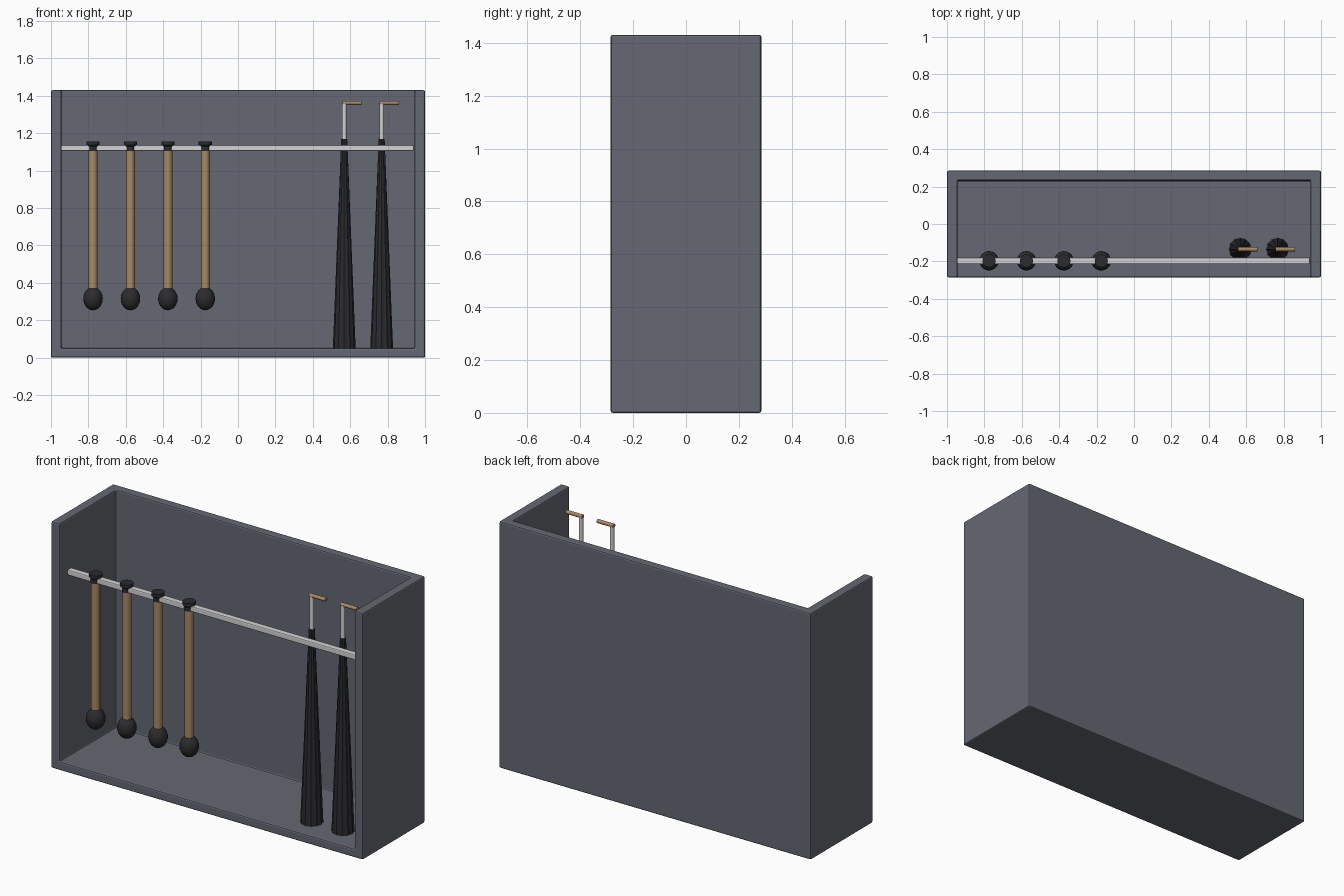
import bpy, bmesh
from math import radians, cos, sin, pi
from mathutils import Matrix

cube = bpy.data.objects.get("Cube")
if cube:
    bpy.data.objects.remove(cube, do_unlink=True)


def material(name, rgb):
    m = bpy.data.materials.new(name)
    m.use_nodes = True
    m.diffuse_color = (*rgb, 1)
    bsdf = next(n for n in m.node_tree.nodes if n.type == 'BSDF_PRINCIPLED')
    bsdf.inputs["Base Color"].default_value = (*rgb, 1)
    return m


GREY = material("slate grey", (0.13, 0.14, 0.17))
WOOD = material("tan wood", (0.39, 0.25, 0.13))
BLACK = material("soft black", (0.025, 0.025, 0.03))
STEEL = material("pale steel", (0.65, 0.65, 0.66))


def finish(bm, name, mat, smooth=True):
    bmesh.ops.recalc_face_normals(bm, faces=bm.faces)
    me = bpy.data.meshes.new(name)
    bm.to_mesh(me)
    bm.free()
    me.materials.append(mat)
    ob = bpy.data.objects.new(name, me)
    bpy.context.collection.objects.link(ob)
    bpy.ops.object.select_all(action='DESELECT')
    bpy.context.view_layer.objects.active = ob
    ob.select_set(True)
    if smooth:
        bpy.ops.object.shade_smooth_by_angle(angle=radians(35))
    return ob


def box(name, lo, hi, mat, smooth=False):
    bm = bmesh.new()
    bmesh.ops.create_cube(bm, size=1)
    for v in bm.verts:
        v.co = [a + (b - a) * (c + 0.5) for a, b, c in zip(lo, hi, v.co)]
    return finish(bm, name, mat, smooth)


def bevel(ob, width, segments):
    mod = ob.modifiers.new("bevel", 'BEVEL')
    mod.width, mod.segments = width, segments
    mod.limit_method = 'ANGLE'


def lathe(name, centre, profile, mat, sides=20, pleat=0):
    """Turn (radius, z) points about a vertical axis; pleat pulls in every other side."""
    bm = bmesh.new()
    rings = []
    for r, z in profile:
        ring = []
        for i in range(sides):
            a, k = 2 * pi * i / sides, r * (1 - pleat * (i % 2))
            ring.append(bm.verts.new((centre[0] + k * cos(a), centre[1] + k * sin(a), z)))
        rings.append(ring)
    for low, high in zip(rings, rings[1:]):
        for i in range(sides):
            j = (i + 1) % sides
            bm.faces.new((low[i], low[j], high[j], high[i]))
    bm.faces.new(rings[0])
    bm.faces.new(rings[-1])
    return finish(bm, name, mat, smooth=not pleat)


# Open cabinet: solid block hollowed from the front and top
cabinet = box("cabinet", (-1, -0.285, 0), (1, 0.285, 1.43), GREY)
cutter = box("cabinet_cutter", (-0.945, -0.6, 0.05), (0.945, 0.233, 2), GREY)
cutter.hide_render = True
hollow = cabinet.modifiers.new("hollow", 'BOOLEAN')
hollow.operation, hollow.object, hollow.solver = 'DIFFERENCE', cutter, 'EXACT'
bevel(cabinet, 0.008, 2)
deps = bpy.context.evaluated_depsgraph_get()
mesh = bpy.data.meshes.new_from_object(cabinet.evaluated_get(deps))
cabinet.modifiers.clear()
cabinet.data = mesh
bpy.data.objects.remove(cutter, do_unlink=True)

# Hanging rail
rail = box("rail", (-0.945, -0.215, 1.105), (0.94, -0.179, 1.137), STEEL)
bevel(rail, 0.006, 2)

# Four hanging mallets
for n in range(4):
    at = (-0.775 + 0.2 * n, -0.197)
    lathe(f"mallet_handle_{n + 1}", at, [(0.024, 0.34), (0.024, 1.115)], WOOD)
    lathe(f"mallet_cap_{n + 1}", at,
          [(0.027, 1.105), (0.027, 1.128), (0.035, 1.136), (0.035, 1.155)], BLACK)
    bm = bmesh.new()
    bmesh.ops.create_uvsphere(bm, u_segments=20, v_segments=12, radius=1,
                              matrix=Matrix.Translation((*at, 0.315)) @ Matrix.Diagonal((0.052, 0.052, 0.062, 1)))
    finish(bm, f"mallet_head_{n + 1}", BLACK)

# Two furled umbrellas standing on the floor
for n in range(2):
    x, y = 0.568 + 0.2 * n, -0.135
    lathe(f"umbrella_canopy_{n + 1}", (x, y), [(0.061, 0.05), (0.016, 1.17)], BLACK, 24, 0.07)
    lathe(f"umbrella_shaft_{n + 1}", (x, y), [(0.012, 1.15), (0.012, 1.36)], STEEL, 16)
    bm = bmesh.new()
    bmesh.ops.create_cone(bm, cap_ends=True, segments=16, radius1=0.011, radius2=0.011, depth=0.105,
                          matrix=Matrix.Translation((x + 0.04, y, 1.362)) @ Matrix.Rotation(pi / 2, 4, 'Y'))
    finish(bm, f"umbrella_handle_{n + 1}", WOOD)
